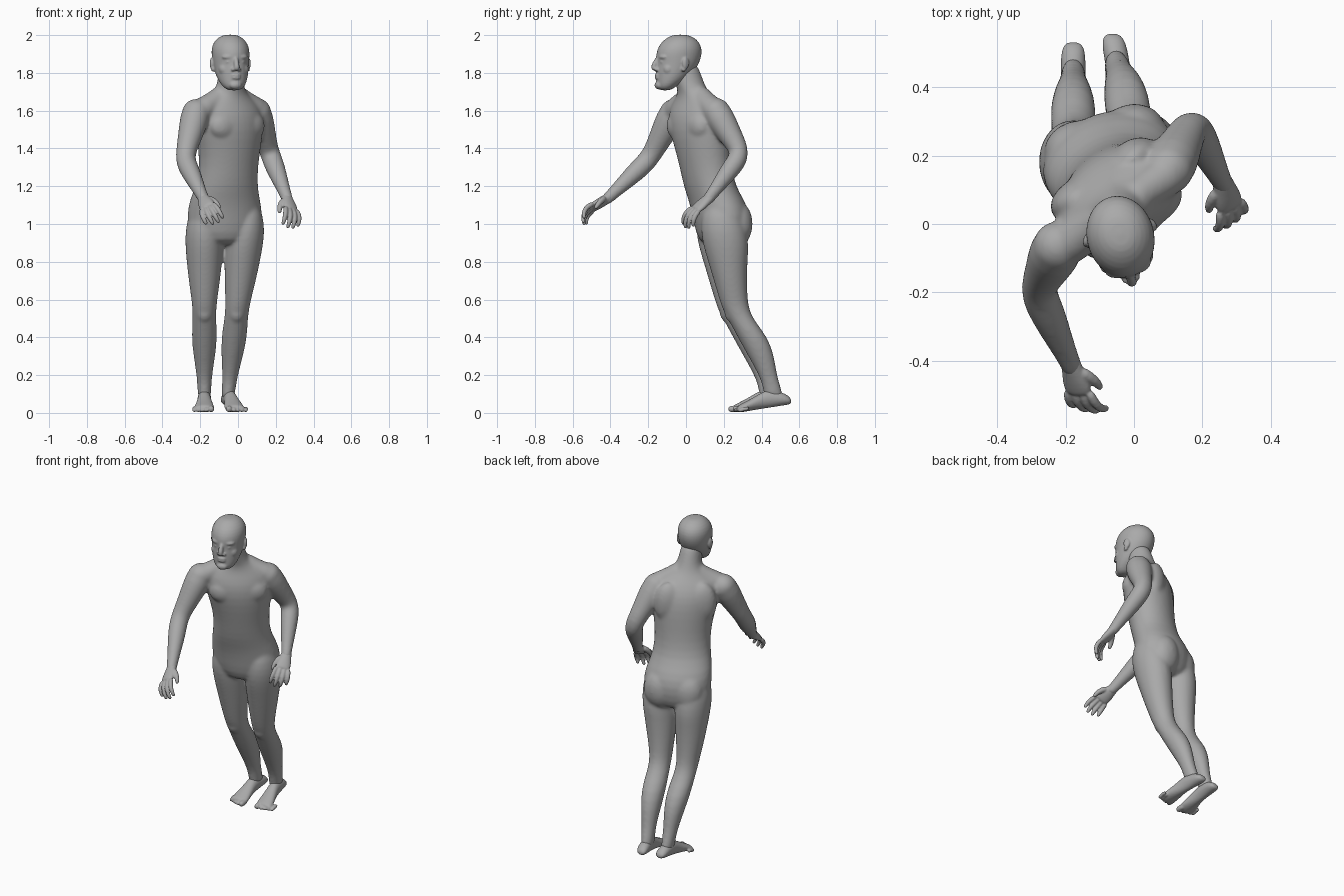
import bpy, bmesh, math
from mathutils import Vector as V, Matrix

if "Cube" in bpy.data.objects:
    bpy.data.objects.remove(bpy.data.objects["Cube"])

skin = bpy.data.materials.new("plain grey skin")
skin.use_nodes = True
tone = (0.4, 0.4, 0.4, 1)
skin.diffuse_color = tone
skin.node_tree.nodes["Principled BSDF"].inputs["Base Color"].default_value = tone


def loft(bm, rings, sides=16):
    """Skin a closed tube over (centre, half-axis, half-axis) ellipses."""
    turns = [2 * math.pi * i / sides for i in range(sides)]
    loops = [[bm.verts.new(c + u * math.cos(a) + v * math.sin(a)) for a in turns]
             for c, u, v in rings]
    for low, high in zip(loops, loops[1:]):
        for i in range(sides):
            j = (i + 1) % sides
            bm.faces.new((low[i], low[j], high[j], high[i]))
    bm.faces.new(loops[0][::-1])
    bm.faces.new(loops[-1])


def tube(bm, points, radii, sides=12):
    """Round tube along a path."""
    pts = [V(p) for p in points]
    rings = []
    for i, p in enumerate(pts):
        t = (pts[min(i + 1, len(pts) - 1)] - pts[max(i - 1, 0)]).normalized()
        u = t.orthogonal().normalized() if i == 0 else (u - t * u.dot(t)).normalized()
        rings.append((p, u * radii[i], t.cross(u) * radii[i]))
    loft(bm, rings, sides)


def ball(bm, at, size, yaw=0):
    m = Matrix.Translation(at) @ Matrix.Rotation(yaw, 4, "Z") @ Matrix.Diagonal((*size, 1))
    bmesh.ops.create_icosphere(bm, subdivisions=2, radius=1, matrix=m)


def flat_ring(x, y, z, a, b, yaw=0):
    c, s = math.cos(yaw), math.sin(yaw)
    return V((x, y, z)), V((c, s, 0)) * a, V((-s, c, 0)) * b


def fuse(name, bm, voxel, smooth=4):
    """Blend overlapping volumes into one soft skin."""
    bmesh.ops.recalc_face_normals(bm, faces=bm.faces)
    mesh = bpy.data.meshes.new(name)
    bm.to_mesh(mesh)
    bm.free()
    mesh.materials.append(skin)
    ob = bpy.data.objects.new(name, mesh)
    bpy.context.collection.objects.link(ob)
    ob.modifiers.new("round", "SUBSURF").levels = 1
    ob.modifiers["round"].render_levels = 1
    blend = ob.modifiers.new("blend", "REMESH")
    blend.mode, blend.voxel_size, blend.use_smooth_shade = "VOXEL", voxel, True
    soft = ob.modifiers.new("soften", "SMOOTH")
    soft.factor, soft.iterations = 0.5, smooth


# Torso: twisted stack of ellipses (x, y, z, half width, half depth, yaw)
body = bmesh.new()
torso = [(-.07, .19, .88, .13, .1, 15), (-.07, .19, .95, .2, .135, 16),
         (-.07, .187, 1.05, .208, .149, 17), (-.07, .16, 1.13, .194, .143, 20),
         (-.06, .125, 1.2, .172, .132, 24), (-.05, .105, 1.3, .164, .132, 28),
         (-.045, .09, 1.4, .176, .141, 32), (-.045, .075, 1.5, .198, .147, 35),
         (-.05, .065, 1.58, .205, .135, 35), (-.05, .058, 1.64, .18, .105, 35),
         (-.045, .042, 1.69, .092, .08, 30), (-.04, .022, 1.74, .07, .079, 20),
         (-.04, .002, 1.8, .064, .077, 14), (-.04, -.005, 1.86, .055, .06, 14)]
loft(body, [flat_ring(*row[:5], math.radians(row[5])) for row in torso], 20)


def placed(centre, yaw, side, fwd, z):
    """Point given sideways and forward of a turned body centre."""
    c, s = math.cos(yaw), math.sin(yaw)
    return V((centre[0] + side * c + fwd * s, centre[1] + side * s - fwd * c, z))


# Chest muscles, shoulder blades, buttocks and sloping neck muscles
chest, hips = math.radians(35), math.radians(17)
for k in (-1, 1):
    ball(body, placed((-.045, .07), chest, k * .078, .072, 1.52), (.1, .06, .085), chest)
    ball(body, placed((-.045, .07), chest, k * .1, -.075, 1.52), (.09, .06, .14), chest)
    ball(body, placed((-.07, .19), hips, k * .083, -.054, 1), (.108, .092, .135), hips)
    tube(body, [placed((-.045, .045), chest, k * d, 0, z)
                for d, z in ((.02, 1.71), (.09, 1.652), (.16, 1.615), (.21, 1.585))],
         (.055, .058, .066, .066))

# Legs: (height, front y, back y, half width), shared by both sides
leg = [(1.12, .1, .24, .05), (1.04, .07, .29, .088), (.96, .065, .315, .104),
       (.88, .08, .325, .103), (.8, .105, .318, .096),
       (.7, .135, .315, .085), (.6, .165, .318, .07), (.54, .185, .328, .064),
       (.48, .22, .36, .065), (.4, .262, .425, .07), (.3, .318, .46, .059),
       (.2, .375, .472, .042), (.13, .4, .495, .038), (.06, .4, .515, .034)]
for hip, ankle, shift in ((.035, -.05, .01), (-.178, -.178, -.015)):
    loft(body, [flat_ring(ankle + (hip - ankle) * (z - .12) / .8, (f + b) / 2 + shift, z,
                          w, (b - f) / 2) for z, f, b, w in leg])
    knee_x = ankle + (hip - ankle) * .5
    ball(body, (knee_x, .228 + shift, .54), (.046, .038, .065))

# Arms: (position from shoulder 0 via elbow 1 to wrist 2, radius)
arm = [(-.14, .06), (.03, .081), (.3, .075), (.6, .063), (.9, .054), (1.1, .055),
       (1.3, .054), (1.6, .044), (1.85, .035), (2, .032), (2.1, .029)]
wrists = {"left": V((.26, .12, 1.135)), "right": V((-.183, -.415, 1.135))}
for side, shoulder, elbow in (("left", V((.1, .16, 1.595)), V((.17, .295, 1.37))),
                              ("right", V((-.222, -.065, 1.59)), V((-.285, -.193, 1.345)))):
    path = [shoulder.lerp(elbow, t) if t <= 1 else elbow.lerp(wrists[side], t - 1)
            for t, r in arm]
    tube(body, path, [r for t, r in arm], 14)
    ball(body, shoulder, (.08, .08, .078))
fuse("body", body, .008, 16)

# Hands: palm, four curled fingers and a thumb
for side, aim, thumbward in (("left", V((.028, -.09, -.075)), V((-.85, -.45, .3))),
                             ("right", V((.03, -.11, -.065)), V((.85, 0, .5)))):
    bm = bmesh.new()
    w, d = wrists[side], aim.normalized()
    s = (thumbward - d * thumbward.dot(d)).normalized()
    n = d.cross(s)
    n = n if n.z < 0 else -n
    loft(bm, [(w + d * t, s * a, n * b) for t, a, b in
              ((-.03, .031, .03), (.01, .033, .026), (.05, .044, .024),
               (.085, .045, .02), (.1, .038, .015))], 12)
    for i, size in enumerate((1, 1.1, 1.05, .85)):
        root = w + d * .085 + s * (.035 - .023 * i)
        spread = s * (.012 - .008 * i)
        path = [root, root + d * .038 * size + spread * .6,
                root + (d * .07 + n * .014) * size + spread,
                root + (d * .09 + n * .04) * size + spread,
                root + (d * .094 + n * .056) * size + spread]
        tube(bm, path, (.015, .015, .014, .012, .009), 8)
    tube(bm, [w + d * .015 + s * .02, w + d * .045 + s * .044 + n * .012,
              w + d * .078 + s * .055 + n * .028, w + d * .105 + s * .052 + n * .04],
         (.02, .018, .015, .01), 8)
    fuse(side + "_hand", bm, .0045, 3)

# Feet: (y, sole z, top z, half width) plus five toes each
foot = [(.548, .052, .07, .018), (.535, .043, .09, .032), (.5, .038, .11, .038),
        (.44, .028, .125, .036), (.4, .022, .115, .036), (.36, .016, .09, .042),
        (.31, .007, .062, .052), (.275, .002, .045, .054), (.262, .004, .036, .048)]
for side, heel, toe, inner, shift in (("left", -.064, -.012, -1, .01),
                                      ("right", -.178, -.178, 1, -.015)):
    bm = bmesh.new()
    across = lambda y: heel + (toe - heel) * (.55 - y) / .3
    loft(bm, [(V((across(y), y + shift, (lo + hi) / 2)), V((w, 0, 0)),
               V((0, 0, (hi - lo) / 2))) for y, lo, hi, w in foot])
    for i in range(5):
        r = (.019, .014, .013, .012, .012)[i]
        x = toe + inner * (.036 - .021 * i - (.006 if i else 0))
        end = .25 + .007 * i + shift
        tube(bm, [(x, end + .05, .024), (x, end + .02, .022),
                  (x, end, .001 + r), (x, end - .012, r)], (r, r, r, r * .6), 8)
    fuse(side + "_foot", bm, .005, 3)

# Head: (height, front y, back y, half width) about its own axis
bm = bmesh.new()
head = [(1.706, -.108, -.05, .034), (1.728, -.123, -.02, .06), (1.76, -.125, .03, .077),
        (1.79, -.125, .06, .086), (1.82, -.126, .088, .092), (1.855, -.122, .108, .097),
        (1.89, -.127, .12, .1), (1.925, -.12, .122, .101), (1.96, -.1, .11, .09),
        (1.988, -.065, .08, .064), (2.003, -.03, .04, .03)]
loft(bm, [flat_ring(0, (f + b) / 2, z, w, (b - f) / 2) for z, f, b, w in head], 20)
tube(bm, [(0, -.115, 1.885), (0, -.128, 1.86), (0, -.144, 1.83), (0, -.132, 1.812)],
     (.012, .014, .018, .015), 8)
ball(bm, (0, -.112, 1.735), (.036, .024, .024))
for z, r in ((1.788, .009), (1.774, .01)):
    ball(bm, (0, -.122, z), (.027, .012, r))
for k in (-1, 1):
    ball(bm, (k * .038, -.098, 1.884), (.036, .022, .015), k * .3)
    ball(bm, (k * .036, -.102, 1.858), (.018, .014, .011))
    ball(bm, (k * .048, -.07, 1.82), (.036, .036, .038))
    ball(bm, (k * .017, -.128, 1.818), (.011, .013, .01))
    ball(bm, (k * .1, .01, 1.85), (.011, .022, .034), k * .35)
    ball(bm, (k * .097, .0, 1.82), (.009, .014, .016))
bmesh.ops.transform(bm, verts=bm.verts, matrix=Matrix.Translation((-.04, -.035, 0))
                    @ Matrix.Rotation(math.radians(14), 4, "Z"))
fuse("head", bm, .005, 6)
